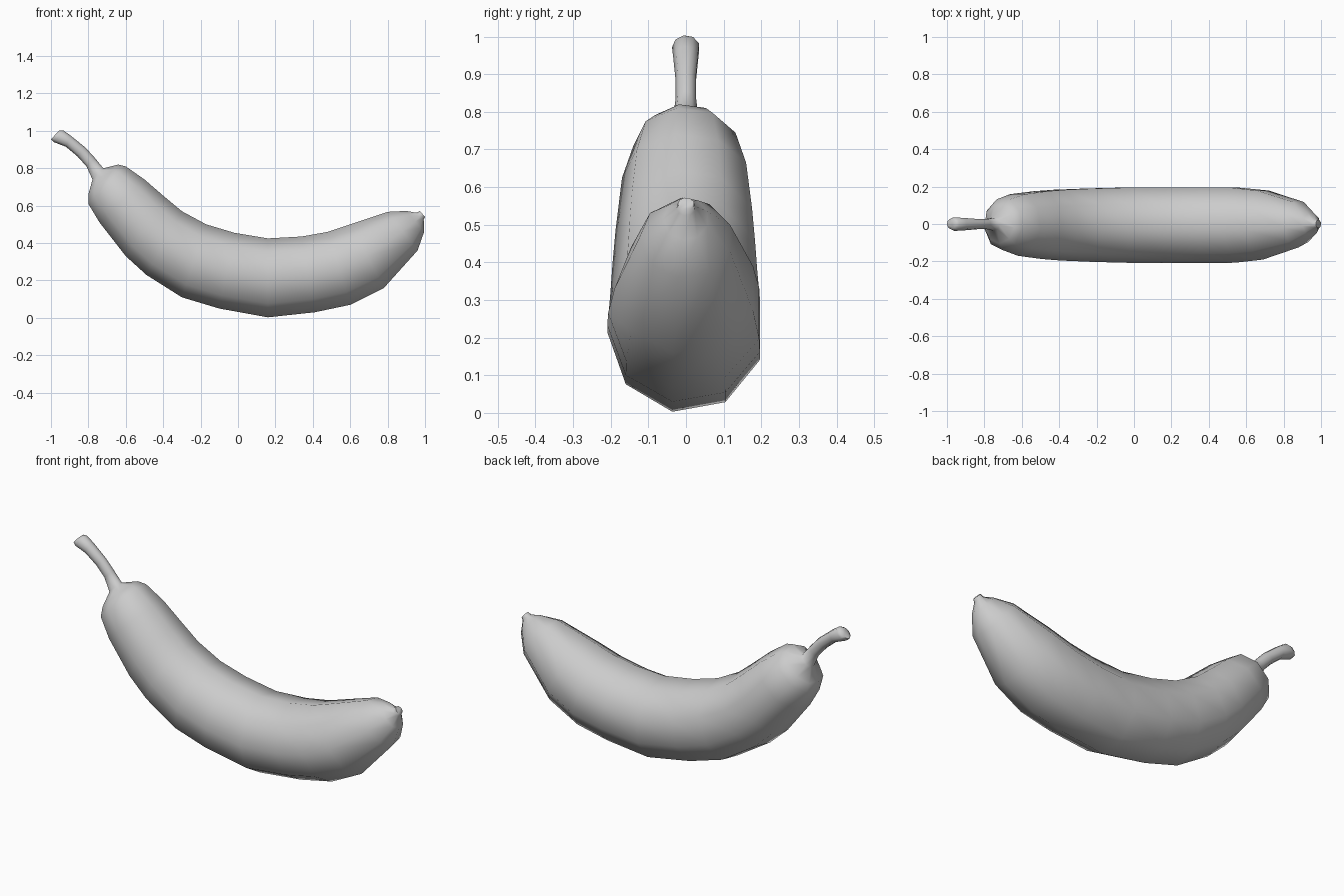
import bpy, bmesh, math
from mathutils import Vector

if "Cube" in bpy.data.objects:
    bpy.data.objects.remove(bpy.data.objects["Cube"])

SIDES = 9
# Rings: outer (lower) edge x, z; inner (upper) edge x, z; half width in y
RINGS = [
    # stem
    (-1.0, .955, -.955, 1.003, .028), (-.985, .94, -.935, 1.003, .037),
    (-.92, .915, -.895, .975, .034), (-.86, .865, -.815, .91, .028),
    (-.81, .81, -.765, .855, .028), (-.778, .74, -.72, .80, .036),
    # fruit
    (-.80, .66, -.64, .82, .105), (-.80, .61, -.60, .81, .14),
    (-.74, .51, -.50, .74, .17), (-.60, .33, -.39, .645, .187),
    (-.49, .23, -.30, .57, .195), (-.30, .11, -.17, .50, .202),
    (-.10, .05, -.02, .455, .207), (.16, .003, .16, .425, .209),
    (.41, .03, .34, .435, .209), (.60, .07, .48, .46, .207),
    (.78, .16, .60, .50, .19), (.96, .36, .80, .567, .125),
    # blossom tip
    (.995, .46, .90, .572, .06), (.993, .525, .955, .562, .025),
    (1.0, .54, .972, .572, .022),
]

bm = bmesh.new()
loops = []
for ox, oz, ix, iz, w in RINGS:
    outer, inner = Vector((ox, 0, oz)), Vector((ix, 0, iz))
    mid, half = (outer + inner) / 2, (inner - outer) / 2
    half /= math.cos(math.radians(10))
    ring = []
    for k in range(SIDES):
        a = math.pi + k * math.tau / SIDES
        p = mid + half * math.sin(a)
        p.y = w * math.cos(a)
        ring.append(bm.verts.new(p))
    loops.append(ring)

# Skin between rings, then close both ends
for r0, r1 in zip(loops, loops[1:]):
    for k in range(SIDES):
        j = (k + 1) % SIDES
        bm.faces.new((r0[k], r0[j], r1[j], r1[k]))
bm.faces.new(loops[0])
bm.faces.new(loops[-1])
bmesh.ops.recalc_face_normals(bm, faces=bm.faces)

mesh = bpy.data.meshes.new("banana")
bm.to_mesh(mesh)
bm.free()
banana = bpy.data.objects.new("banana", mesh)
bpy.context.collection.objects.link(banana)
bpy.context.view_layer.objects.active = banana
banana.select_set(True)
bpy.ops.object.shade_smooth_by_angle(angle=math.radians(75))
